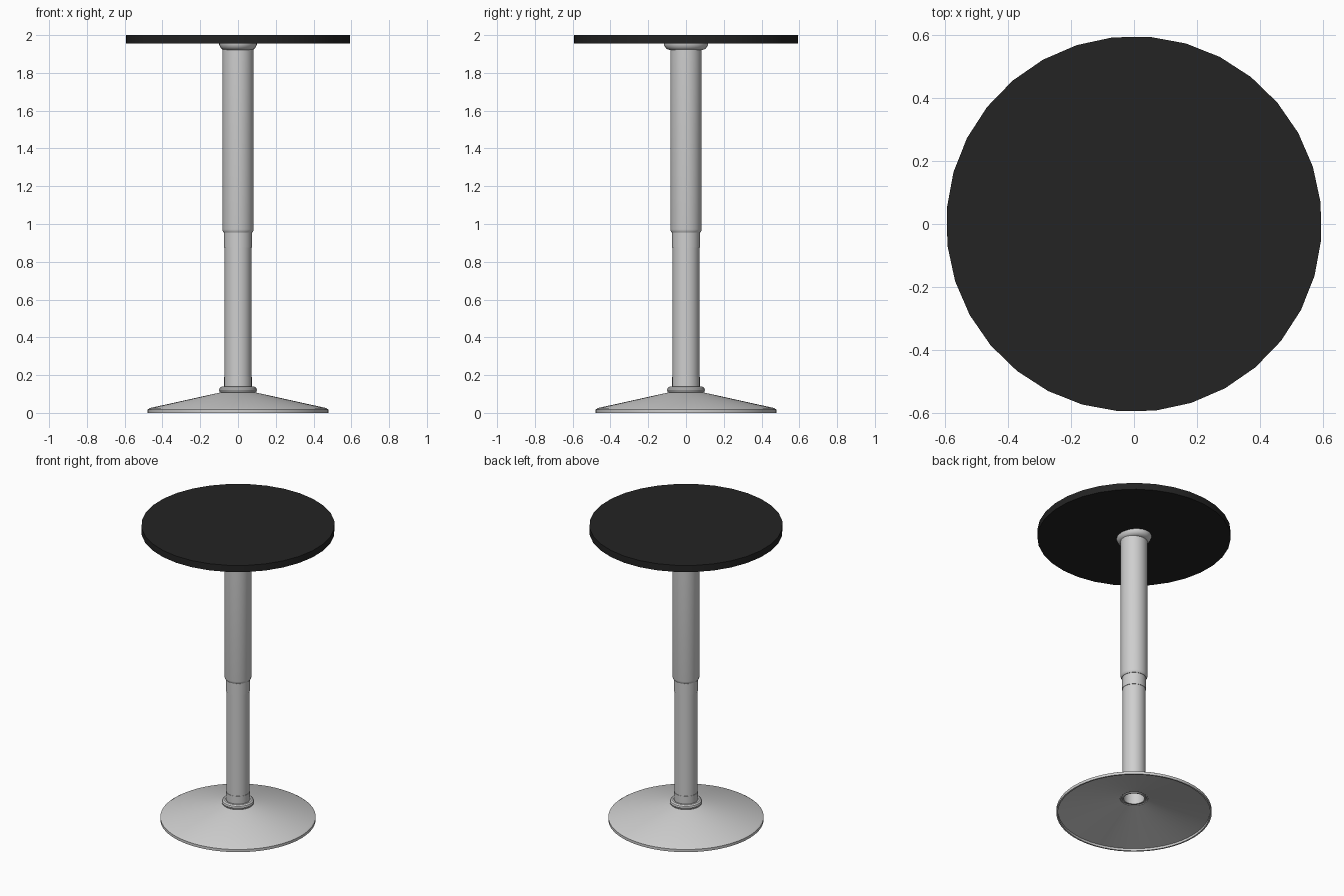
import bpy
import bmesh
import math

cube = bpy.data.objects.get("Cube")
if cube:
    bpy.data.objects.remove(cube, do_unlink=True)


def make_material(name, colour, roughness):
    mat = bpy.data.materials.new(name)
    mat.use_nodes = True
    mat.diffuse_color = (*colour, 1)
    shader = mat.node_tree.nodes["Principled BSDF"]
    shader.inputs["Base Color"].default_value = (*colour, 1)
    shader.inputs["Roughness"].default_value = roughness
    return mat


silver = make_material("silver metal", (0.62, 0.62, 0.62), 0.4)
black = make_material("black laminate", (0.017, 0.017, 0.017), 0.6)


def lathe(name, profile, mat, sides=32, turn=0, closed=True, stretch_y=1):
    """Revolve a (radius, height) profile around z; radius 0 makes a pole."""
    bm = bmesh.new()
    rings = []
    for radius, z in profile:
        if radius == 0:
            rings.append([bm.verts.new((0, 0, z))] * sides)
            continue
        angles = [math.radians(turn) + math.tau * i / sides for i in range(sides)]
        rings.append([bm.verts.new((radius * math.cos(a),
                                    radius * stretch_y * math.sin(a), z))
                      for a in angles])
    pairs = list(zip(rings, rings[1:]))
    if closed:
        pairs.append((rings[-1], rings[0]))
    for low, high in pairs:
        for i in range(sides):
            j = (i + 1) % sides
            corners = dict.fromkeys((low[i], low[j], high[j], high[i]))
            bm.faces.new(list(corners))
    bmesh.ops.recalc_face_normals(bm, faces=bm.faces)
    mesh = bpy.data.meshes.new(name)
    bm.to_mesh(mesh)
    bm.free()
    mesh.materials.append(mat)
    obj = bpy.data.objects.new(name, mesh)
    bpy.context.collection.objects.link(obj)
    bpy.ops.object.select_all(action='DESELECT')
    obj.select_set(True)
    bpy.context.view_layer.objects.active = obj
    bpy.ops.object.shade_smooth_by_angle(angle=math.radians(35))
    return obj


# Hollow conical foot with a short vertical rim
lathe("base", [(0.478, 0), (0.478, 0.018), (0.465, 0.026), (0.085, 0.11),
               (0.085, 0.1), (0.468, 0.015), (0.468, 0)], silver, sides=64)

# Rounded collar where the column meets the foot
collar = [(0.082 + 0.018 * math.cos(a), 0.122 + 0.018 * math.sin(a))
          for a in (math.tau * i / 10 for i in range(10))]
lathe("base_collar", collar, silver)

# Lower column, open at the bottom
lathe("lower_column", [(0.064, 0.1), (0.073, 0.1), (0.073, 0.19), (0.071, 0.19),
                       (0.071, 1.0), (0.064, 1.0)], silver)

# Guide sleeve just below the wider column
lathe("guide_sleeve", [(0.07, 0.875), (0.0735, 0.875), (0.0735, 1.0), (0.07, 1.0)],
      silver)

# Wider upper column with a rounded lower lip
lathe("upper_column", [(0.07, 0.955), (0.076, 0.955), (0.081, 0.962), (0.083, 0.972),
                       (0.083, 1.955), (0.07, 1.955)], silver)

# Flared mount under the top, slightly longer front to back
lathe("top_mount", [(0, 1.92), (0.072, 1.92), (0.086, 1.926), (0.094, 1.936),
                    (0.1, 1.95), (0.1, 1.957), (0, 1.957)],
      silver, closed=False, stretch_y=1.17)

# Round table top
lathe("table_top", [(0, 1.955), (0.595, 1.955), (0.595, 2.0), (0, 2.0)],
      black, turn=6.5, closed=False)
